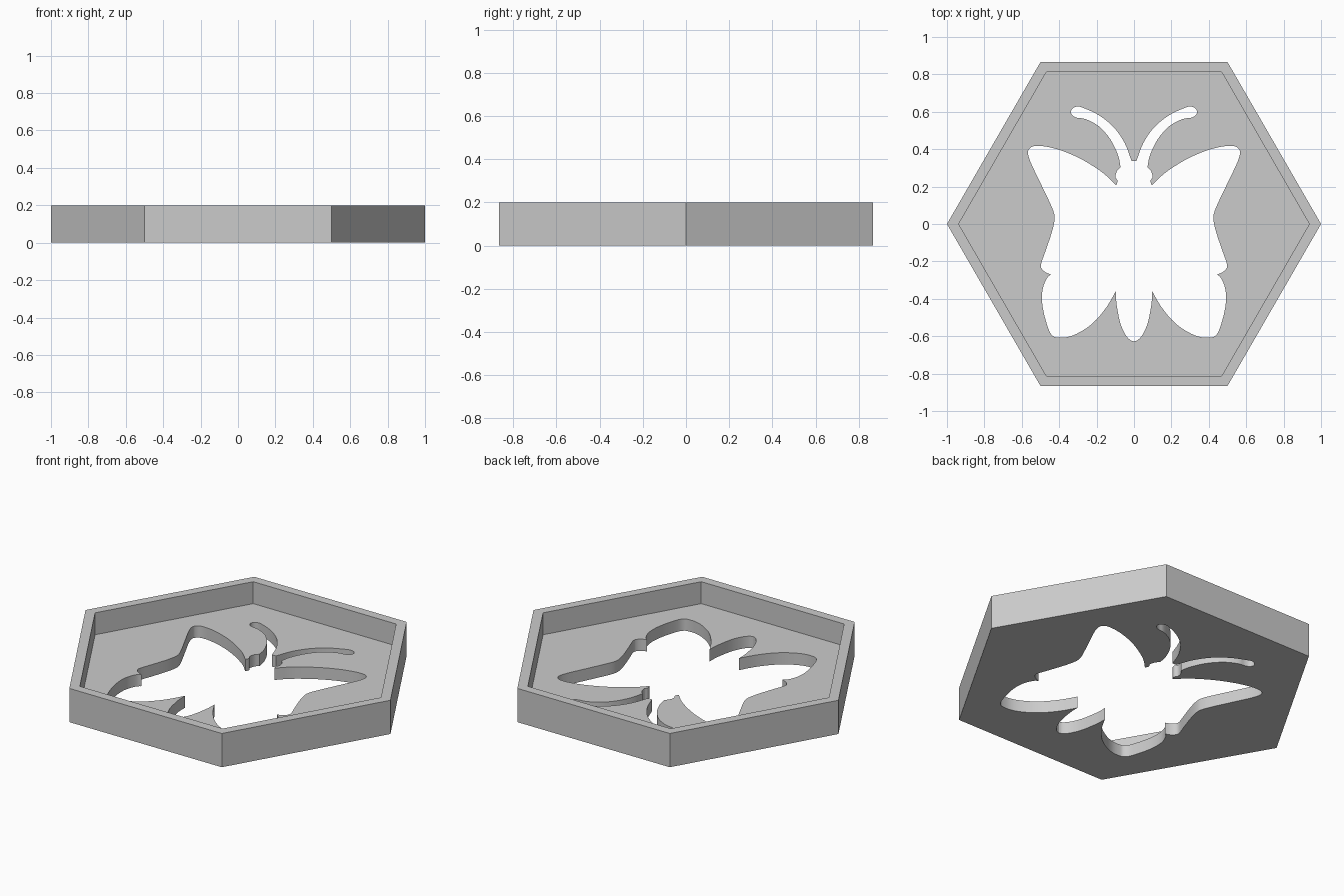
import bpy, bmesh, math
from mathutils import Vector

if "Cube" in bpy.data.objects:
    bpy.data.objects.remove(bpy.data.objects["Cube"])

HEIGHT, FLOOR = 0.2, 0.07
OUTER, INNER = 1.0, 0.9375

grey = bpy.data.materials.new("plain grey")
grey.diffuse_color = (0.6, 0.6, 0.6, 1)
grey.use_nodes = True
grey.node_tree.nodes["Principled BSDF"].inputs["Base Color"].default_value = grey.diffuse_color

# Right half of the butterfly outline: smooth runs that meet at sharp corners
ANTENNA = [(.013, .337), (.05, .433), (.11, .519), (.19, .583), (.27, .62), (.30, .628),
           (.326, .62), (.337, .599), (.326, .578), (.30, .567), (.26, .561), (.19, .524),
           (.128, .455), (.086, .37), (.072, .305)]
HEAD = [(.072, .305), (.091, .283), (.099, .251), (.088, .23), (.096, .206)]
UPPER_WING = [(.096, .206), (.166, .273), (.273, .342), (.38, .39), (.471, .414), (.53, .417),
              (.556, .406), (.567, .38), (.551, .326), (.503, .225), (.449, .112), (.428, .059),
              (.425, .021), (.439, -.043), (.471, -.139), (.497, -.214), (.492, -.241),
              (.471, -.259), (.444, -.27)]
LOWER_WING = [(.444, -.27), (.465, -.289), (.487, -.342), (.492, -.406), (.481, -.481),
              (.455, -.567), (.433, -.599), (.406, -.607), (.353, -.604), (.289, -.578),
              (.219, -.529), (.15, -.449), (.096, -.358)]
TAIL = [(.096, -.358), (.094, -.422), (.075, -.524), (.048, -.588), (.021, -.62), (0, -.628)]


def smooth_run(points, steps=4):
    """Catmull-Rom curve through the points, without its last point."""
    p = [Vector(q) for q in points]
    p = [2 * p[0] - p[1]] + p + [2 * p[-1] - p[-2]]
    out = []
    for a, b, c, d in zip(p, p[1:], p[2:], p[3:]):
        for i in range(steps):
            t = i / steps
            out.append(0.5 * (2 * b + (c - a) * t + (2 * a - 5 * b + 4 * c - d) * t * t
                              + (3 * b - a - 3 * c + d) * t ** 3))
    return out


def hexagon(radius):
    return [(radius * math.cos(math.pi * k / 3), radius * math.sin(math.pi * k / 3))
            for k in range(6)]


def new_object(name, bm):
    bmesh.ops.recalc_face_normals(bm, faces=bm.faces)
    mesh = bpy.data.meshes.new(name)
    bm.to_mesh(mesh)
    bm.free()
    mesh.materials.append(grey)
    obj = bpy.data.objects.new(name, mesh)
    bpy.context.collection.objects.link(obj)
    return obj


def bridge(bm, low, high):
    n = len(low)
    for i in range(n):
        bm.faces.new((low[i], low[(i + 1) % n], high[(i + 1) % n], high[i]))


# Hexagonal tray: underside, outer wall, rim, inner wall, floor
bm = bmesh.new()
rings = [[bm.verts.new((x, y, z)) for x, y in hexagon(r)]
         for r, z in ((OUTER, 0), (OUTER, HEIGHT), (INNER, HEIGHT), (INNER, FLOOR))]
for low, high in zip(rings, rings[1:]):
    bridge(bm, low, high)
bm.faces.new(rings[0])
bm.faces.new(rings[-1])
tray = new_object("hexagonal_tray", bm)

# Butterfly cutter
half = [p for run in (ANTENNA, HEAD, UPPER_WING, LOWER_WING, TAIL) for p in smooth_run(run)]
outline = [(p.x, p.y) for p in half] + [TAIL[-1]] + [(-p.x, p.y) for p in reversed(half)]
bm = bmesh.new()
low, high = [[bm.verts.new((x, y, z)) for x, y in outline] for z in (-0.1, 0.15)]
bridge(bm, low, high)
bm.faces.new(low)
bm.faces.new(high)
cutter = new_object("butterfly_cutter", bm)
cutter.hide_render = True

# Cut the butterfly opening through the floor
cut = tray.modifiers.new("butterfly opening", 'BOOLEAN')
cut.operation = 'DIFFERENCE'
cut.solver = 'EXACT'
cut.object = cutter
bpy.context.view_layer.objects.active = tray
tray.select_set(True)
bpy.ops.object.modifier_apply(modifier=cut.name)
bpy.data.objects.remove(cutter, do_unlink=True)
bpy.ops.object.shade_smooth_by_angle(angle=math.radians(30))
